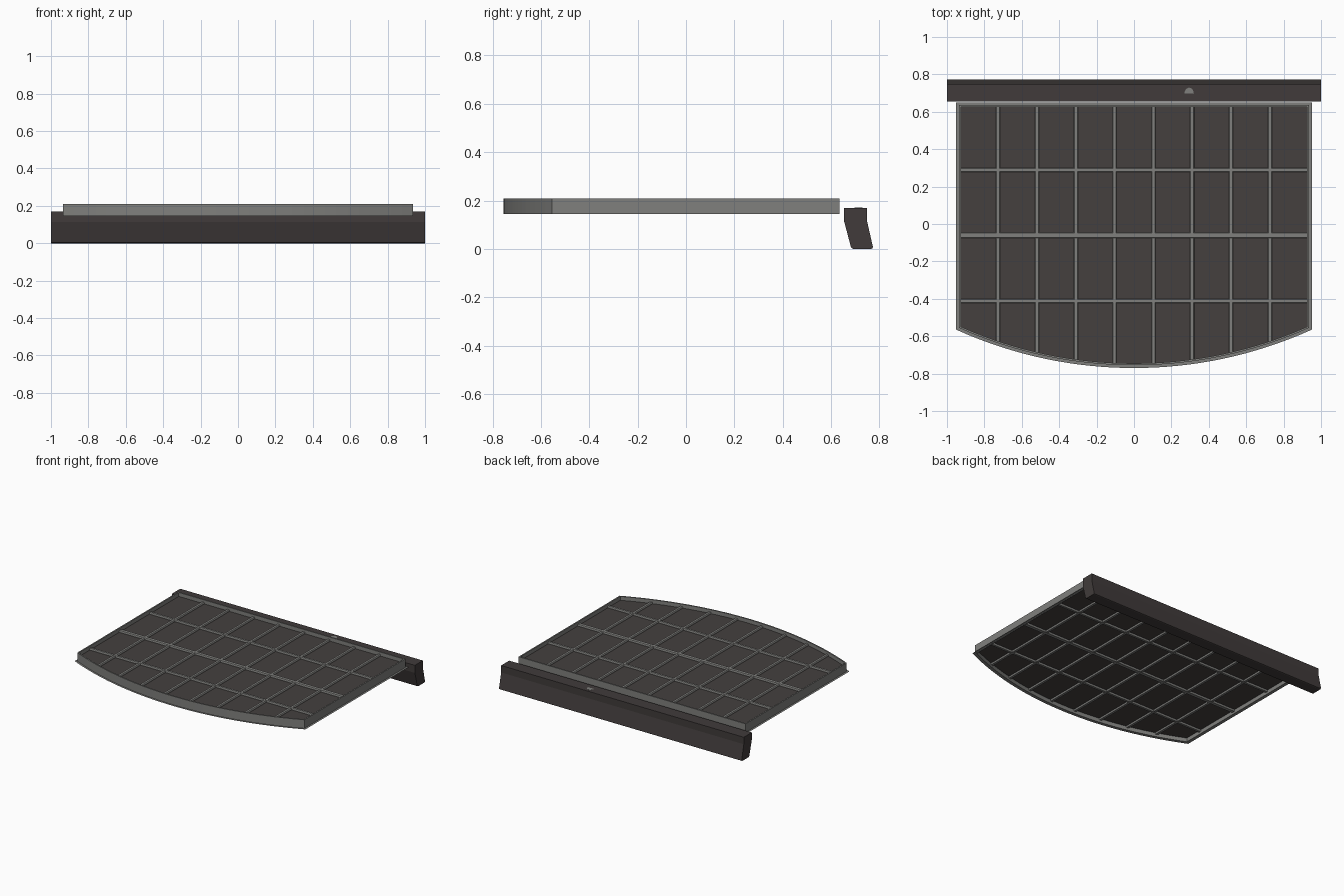
import bpy, bmesh, math

if "Cube" in bpy.data.objects:
    bpy.data.objects.remove(bpy.data.objects["Cube"])

def material(name, rgb):
    m = bpy.data.materials.new(name)
    m.diffuse_color = (*rgb, 1)
    m.use_nodes = True
    m.node_tree.nodes["Principled BSDF"].inputs["Base Color"].default_value = m.diffuse_color
    return m

DARK = material("charcoal", (0.052, 0.044, 0.043))
PANE = material("dark_panel", (0.058, 0.051, 0.049))
GREY = material("mid_grey", (0.215, 0.215, 0.205))

def add_object(name, bm, mat, recalc=True):
    if recalc:
        bmesh.ops.recalc_face_normals(bm, faces=bm.faces[:])
    me = bpy.data.meshes.new(name)
    bm.to_mesh(me)
    bm.free()
    me.materials.append(mat)
    ob = bpy.data.objects.new(name, me)
    bpy.context.collection.objects.link(ob)
    return ob

# Tray outline: straight back and sides, shallow arc at the front
W, BACK, FRONT, SAG = 0.936, 0.635, -0.755, 0.2
R = (W * W + SAG * SAG) / (2 * SAG)
CY = FRONT + R

def arc_y(x, off=0.0):
    return CY - math.sqrt((R + off) ** 2 - x * x)

def outline(off, n=32):
    w = W + off
    pts = [(-w + 2 * w * i / n, arc_y(-w + 2 * w * i / n, off)) for i in range(n + 1)]
    return pts + [(w, BACK + off), (-w, BACK + off)]

def sweep(name, section, mat, closed=True):
    """Carry a section of (offset, z) points round the tray outline."""
    bm = bmesh.new()
    loops = [[bm.verts.new((x, y, z)) for x, y in outline(o)] for o, z in section]
    n, m = len(loops[0]), len(loops)
    for k in range(m if closed else m - 1):
        a, b = loops[k], loops[(k + 1) % m]
        for i in range(n):
            j = (i + 1) % n
            bm.faces.new((a[i], a[j], b[j], b[i]))
    return add_object(name, bm, mat, closed)

def prism(name, rings, mat):
    bm = bmesh.new()
    a, b = [[bm.verts.new(p) for p in r] for r in rings]
    bm.faces.new(a)
    bm.faces.new(b)
    for i in range(len(a)):
        j = (i + 1) % len(a)
        bm.faces.new((a[i], a[j], b[j], b[i]))
    return add_object(name, bm, mat)

# Upright rim and flat flange round its foot
sweep("rim_wall", [(0, 0.145), (0, 0.209), (-0.010, 0.209), (-0.010, 0.145)], GREY)
sweep("rim_flange", [(-0.002, 0.1455), (0.015, 0.1455)], GREY, closed=False)

# Dark panel at mid height of the rim
MID = 0.177
prism("panel", [[(x, y, z) for x, y in outline(-0.006)] for z in (MID - 0.003, MID + 0.003)], PANE)

# Glazing bars standing proud on both faces of the panel
def section(half, flat, h):
    return [(-half, MID), (-half, MID + h * 0.7), (-flat, MID + h), (flat, MID + h),
            (half, MID + h * 0.7), (half, MID), (half, MID - h * 0.7),
            (flat, MID - h), (-flat, MID - h), (-half, MID - h * 0.7)]

for i in range(8):
    x = (i - 3.5) * 0.2075
    s = section(0.011, 0.008, 0.015)
    prism("long_bar_%d" % (i + 1),
          [[(x + d, y, z) for d, z in s] for y in (arc_y(x) + 0.006, BACK - 0.005)], GREY)
for i, (y, half) in enumerate(((0.289, 0.011), (-0.061, 0.015), (-0.412, 0.011))):
    s = section(half, half - 0.003, 0.016)
    prism("cross_bar_%d" % (i + 1),
          [[(x, y + d, z) for d, z in s] for x in (-W + 0.005, W - 0.005)], GREY)

# Rear beam with bent section and softened lower corners
profile = [(0.654, 0.170), (0.748, 0.170), (0.748, 0.118), (0.773, 0.008), (0.771, 0.003),
           (0.765, 0.0), (0.692, 0.0), (0.685, 0.003), (0.682, 0.008), (0.654, 0.114)]
prism("rear_beam", [[(x, y, z) for y, z in profile] for x in (-1, 1)], DARK)

# Small half-round plate on top of the beam
half = [(0.295 + 0.025 * math.cos(math.pi * i / 10),
         0.697 + 0.032 * math.sin(math.pi * i / 10)) for i in range(11)]
prism("beam_plate", [[(x, y, z) for x, y in half] for z in (0.168, 0.1712)], GREY)
